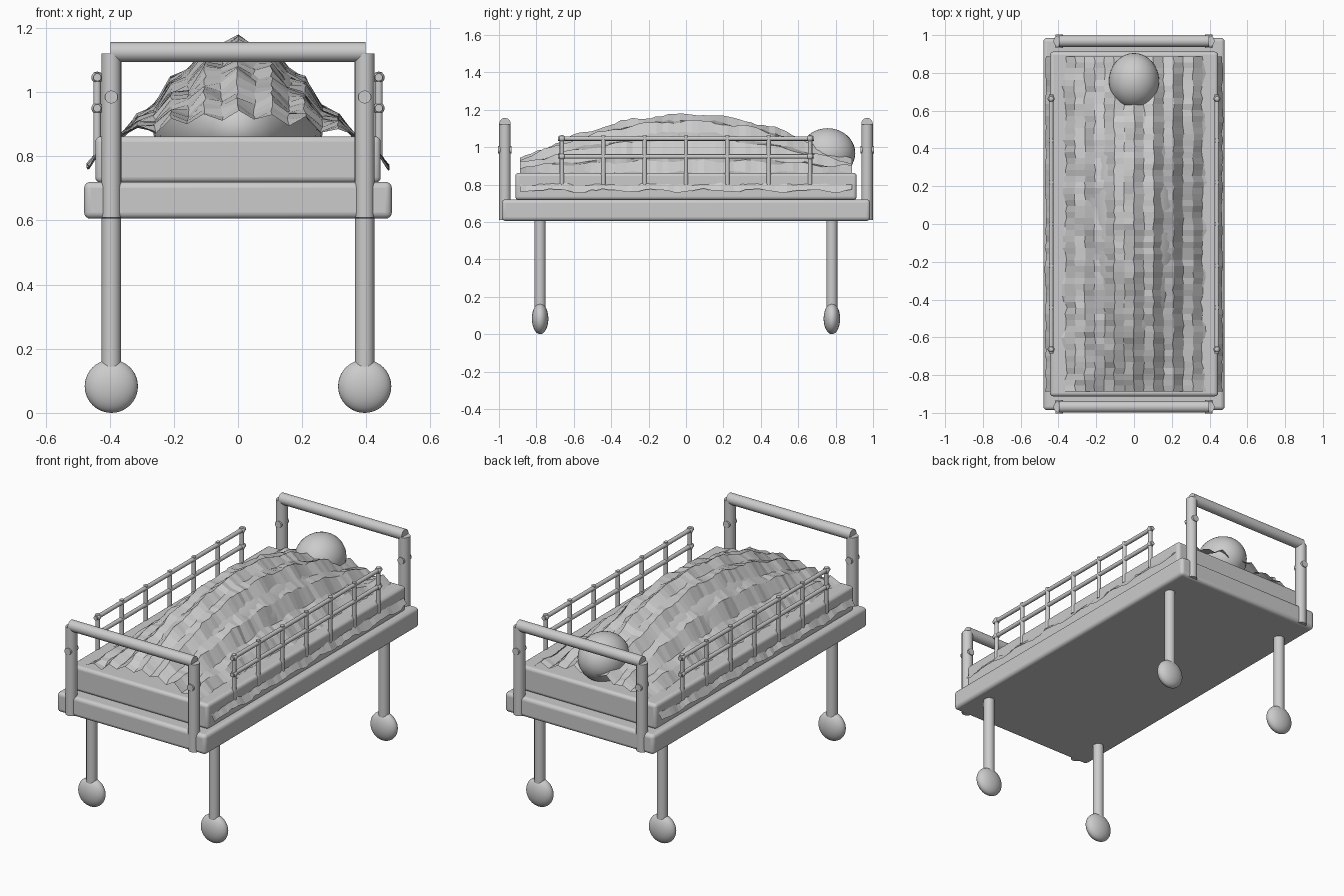
import bpy, bmesh, math, random
from mathutils import Vector

random.seed(4)
cube = bpy.data.objects.get("Cube")
if cube:
    bpy.data.objects.remove(cube, do_unlink=True)

grey = bpy.data.materials.new("plain_grey")
grey.use_nodes = True
colour = (0.6, 0.6, 0.6, 1)
grey.diffuse_color = colour
grey.node_tree.nodes["Principled BSDF"].inputs["Base Color"].default_value = colour


def finish(name, smooth=True):
    ob = bpy.context.object
    ob.name = name
    ob.data.materials.append(grey)
    if smooth:
        bpy.ops.object.shade_smooth_by_angle(angle=math.radians(40))
    return ob


def rounded_box(name, size, z, bevel):
    bpy.ops.mesh.primitive_cube_add(size=1, location=(0, 0, z))
    ob = bpy.context.object
    ob.scale = size
    bpy.ops.object.transform_apply(location=False, scale=True)
    mod = ob.modifiers.new("rounding", 'BEVEL')
    mod.width, mod.segments = bevel, 4
    return finish(name)


def tube(name, a, b, r):
    a, b = Vector(a), Vector(b)
    d = b - a
    bpy.ops.mesh.primitive_cylinder_add(vertices=24, radius=r, depth=d.length, location=(a + b) / 2)
    bpy.context.object.rotation_euler = d.to_track_quat('Z', 'Y').to_euler()
    return finish(name)


def ellipsoid(name, centre, radii):
    bpy.ops.mesh.primitive_uv_sphere_add(segments=32, ring_count=20, radius=1, location=centre)
    bpy.context.object.scale = radii
    bpy.ops.object.transform_apply(location=False, scale=True)
    return finish(name)


# Bed base and mattress
rounded_box("bed_frame", (0.96, 1.97, 0.115), 0.663, 0.02)
rounded_box("mattress", (0.89, 1.825, 0.145), 0.79, 0.018)

# Legs, wheels and end posts
for x in (-0.395, 0.395):
    for s in (-1, 1):
        tube("leg", (x, s * 0.78, 0.1), (x, s * 0.78, 0.62), 0.03)
        ellipsoid("wheel", (x, s * 0.78, 0.083), (0.083, 0.044, 0.083))
        tube("end_post", (x, s * 0.968, 0.61), (x, s * 0.968, 1.12), 0.031)
        tube("post_bolt", (x, s * 0.968 - 0.036, 0.985), (x, s * 0.968 + 0.036, 0.985), 0.02)
for y in (-0.968, 0.968):
    tube("end_rail", (-0.398, y, 1.125), (0.398, y, 1.125), 0.031)

# Side guards
for x in (-0.439, 0.439):
    for z in (0.95, 1.046):
        tube("guard_rail", (x, -0.685, z), (x, 0.685, z), 0.012)
        for y in (-0.663, 0.663):
            ellipsoid("guard_joint", (x, y, z), (0.018, 0.018, 0.018))
    for i in range(-3, 4):
        tube("guard_bar", (x, i * 0.221, 0.8), (x, i * 0.221, 1.062), 0.012)

# Person under the blanket
ellipsoid("body", (0, 0, 0.89), (0.265, 0.76, 0.23))
ellipsoid("head", (0, 0.757, 0.968), (0.133, 0.148, 0.133))

# Blanket: pleated grid draped over the body
COLS, ROWS, HALF_X, HALF_Y = 18, 56, 0.468, 0.888


def blanket_height(x, y, col):
    a = abs(x)
    hump = math.cos(min(a / 0.36, 1) * math.pi / 2) ** 1.3 * math.cos(y * math.pi / 2)
    drop = max(0, a - 0.385) * 1.25
    pleat = 0.013 if col % 2 else -0.013
    ripple = 0.007 * math.sin(y * 23 + col * 1.7) + random.uniform(-0.005, 0.005)
    return 0.876 + 0.287 * hump - drop + pleat * (1 if a < 0.4 else 0.4) + ripple


bm = bmesh.new()
rows = []
for j in range(ROWS + 1):
    y = HALF_Y * (2 * j / ROWS - 1)
    row = []
    for i in range(COLS + 1):
        x = HALF_X * (2 * i / COLS - 1)
        dx = random.uniform(-0.005, 0.005)
        row.append(bm.verts.new((x + dx, y, blanket_height(x, y, i))))
    rows.append(row)
for lower, upper in zip(rows, rows[1:]):
    for i in range(COLS):
        bm.faces.new((lower[i], lower[i + 1], upper[i + 1], upper[i]))
mesh = bpy.data.meshes.new("blanket")
bm.to_mesh(mesh)
bm.free()
blanket = bpy.data.objects.new("blanket", mesh)
bpy.context.collection.objects.link(blanket)
mesh.materials.append(grey)
